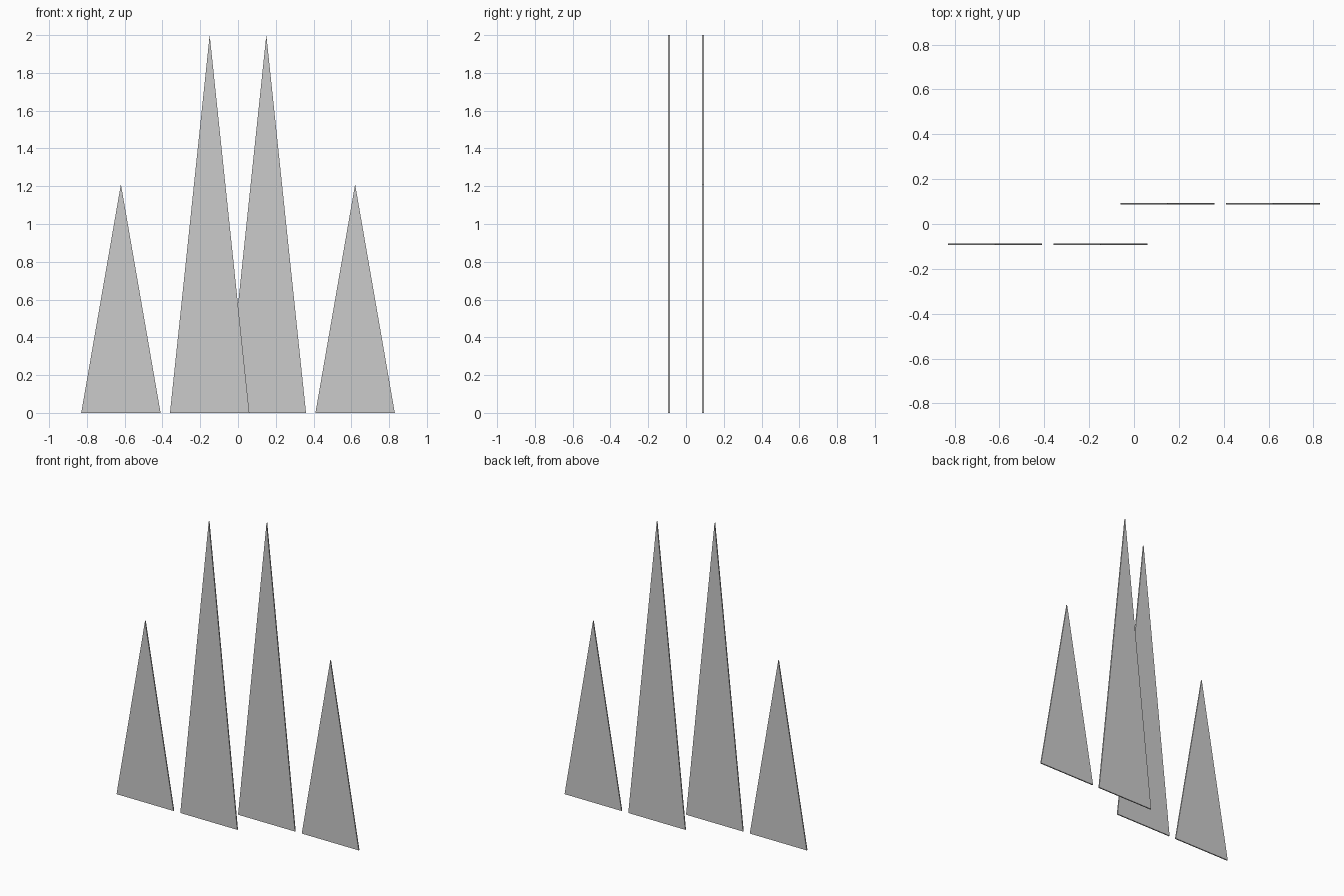
import bpy, bmesh

if "Cube" in bpy.data.objects:
    bpy.data.objects.remove(bpy.data.objects["Cube"])

HALF_BASE = 0.21
THICKNESS = 0.008
OFFSET_Y = 0.09


def blade(name, x, y, height):
    """Thin upright triangular plate standing on z = 0."""
    bm = bmesh.new()
    profile = [(x - HALF_BASE, 0), (x + HALF_BASE, 0), (x, height)]
    face = bm.faces.new([bm.verts.new((px, y - THICKNESS / 2, pz)) for px, pz in profile])
    ext = bmesh.ops.extrude_face_region(bm, geom=[face], use_keep_orig=True)
    moved = [g for g in ext["geom"] if isinstance(g, bmesh.types.BMVert)]
    bmesh.ops.translate(bm, verts=moved, vec=(0, THICKNESS, 0))
    bmesh.ops.recalc_face_normals(bm, faces=bm.faces)
    mesh = bpy.data.meshes.new(name)
    bm.to_mesh(mesh)
    bm.free()
    obj = bpy.data.objects.new(name, mesh)
    bpy.context.collection.objects.link(obj)
    return obj


# Left pair sits forward, right pair sits back
for side, s in (("left", -1), ("right", 1)):
    blade(f"tall_blade_{side}", s * 0.15, s * OFFSET_Y, 2.0)
    blade(f"short_blade_{side}", s * 0.62, s * OFFSET_Y, 1.21)
